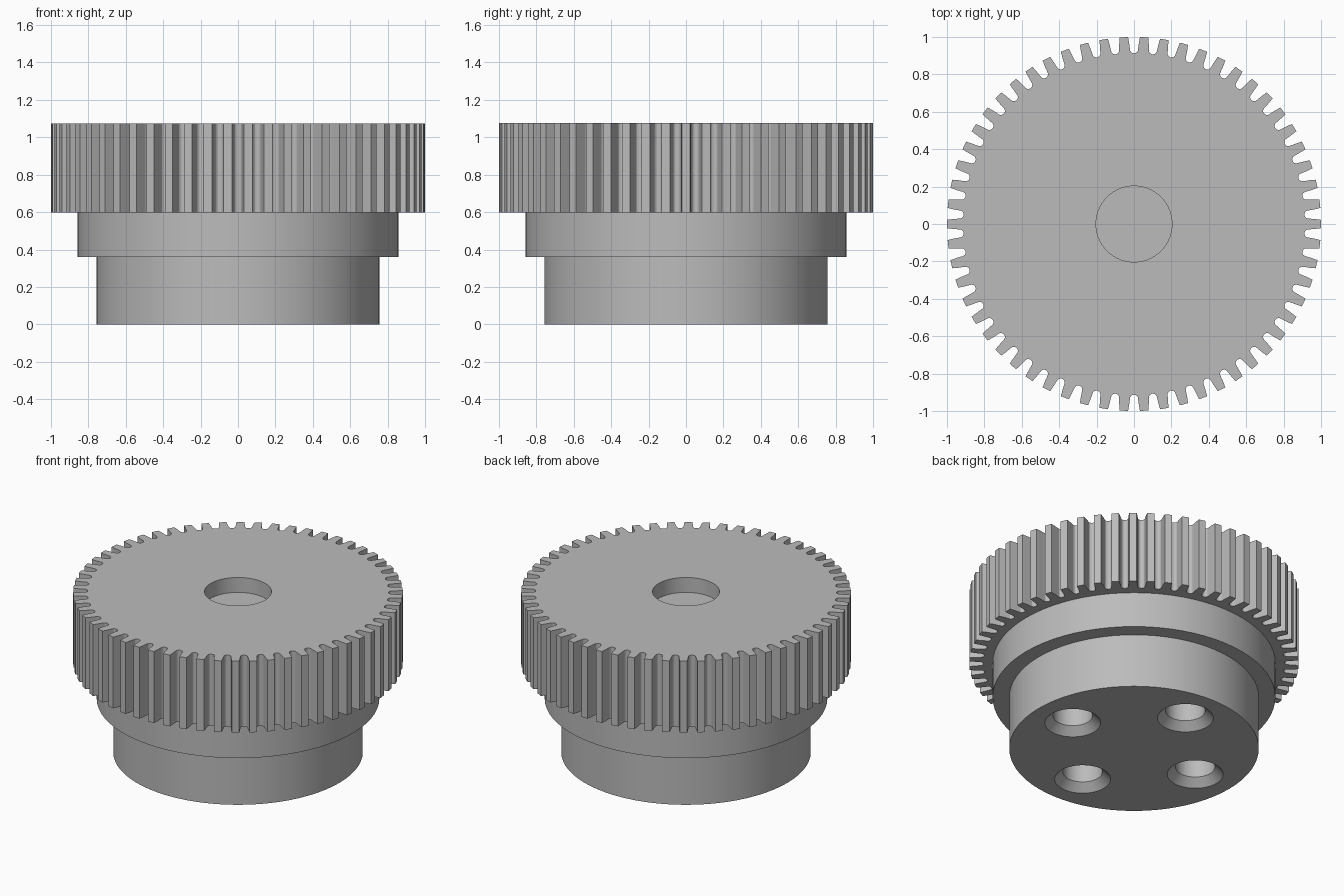
import bpy, bmesh, math
from math import sin, cos, pi

cube = bpy.data.objects.get("Cube")
if cube:
    bpy.data.objects.remove(cube, do_unlink=True)

# Plain grey metal
grey = bpy.data.materials.new("grey_metal")
grey.use_nodes = True
colour = (0.5, 0.5, 0.5, 1)
grey.diffuse_color = colour
grey.node_tree.nodes["Principled BSDF"].inputs["Base Color"].default_value = colour

TEETH = 58
SIDES = 72


def make_object(name, bm):
    bmesh.ops.recalc_face_normals(bm, faces=bm.faces)
    mesh = bpy.data.meshes.new(name)
    bm.to_mesh(mesh)
    bm.free()
    mesh.materials.append(grey)
    obj = bpy.data.objects.new(name, mesh)
    bpy.context.collection.objects.link(obj)
    return obj


def turned(name, profile, centre=(0, 0), sides=SIDES):
    """Capped solid of revolution from (radius, height) pairs."""
    bm = bmesh.new()
    rings = [[bm.verts.new((centre[0] + r * cos(2 * pi * i / sides),
                            centre[1] + r * sin(2 * pi * i / sides), z))
              for i in range(sides)] for r, z in profile]
    for low, high in zip(rings, rings[1:]):
        for i in range(sides):
            j = (i + 1) % sides
            bm.faces.new((low[i], low[j], high[j], high[i]))
    bm.faces.new(rings[0][::-1])
    bm.faces.new(rings[-1])
    return make_object(name, bm)


def extruded(name, outline, bottom, top):
    bm = bmesh.new()
    face = bm.faces.new([bm.verts.new((x, y, bottom)) for x, y in outline])
    result = bmesh.ops.extrude_face_region(bm, geom=[face])
    verts = [v for v in result["geom"] if isinstance(v, bmesh.types.BMVert)]
    bmesh.ops.translate(bm, verts=verts, vec=(0, 0, top - bottom))
    return make_object(name, bm)


def cut(target, cutter):
    cutter.hide_render = True
    mod = target.modifiers.new("cut", "BOOLEAN")
    mod.operation = "DIFFERENCE"
    mod.solver = "EXACT"
    mod.object = cutter
    bpy.context.view_layer.objects.active = target
    bpy.ops.object.modifier_apply(modifier=mod.name)
    bpy.data.objects.remove(cutter, do_unlink=True)


def finish(obj):
    bpy.ops.object.select_all(action="DESELECT")
    obj.select_set(True)
    bpy.context.view_layer.objects.active = obj
    bpy.ops.object.shade_smooth_by_angle(angle=math.radians(20))


# Half a tooth as (radius, half width), then a round-bottomed gap
pitch = 2 * pi / TEETH
flank = [(0.934, 0.029), (0.968, 0.0265), (1.0, 0.0225)]
gap_half = 0.934 * pitch / 2 - 0.029
floor = [(0.934 - gap_half * sin(a * pi / 8), gap_half * cos(a * pi / 8))
         for a in range(1, 8)]
outline = []
for t in range(TEETH):
    mid = t * pitch
    points = [(r, mid - w / r) for r, w in flank]
    points += [(r, mid + w / r) for r, w in reversed(flank)]
    points += [(r, mid + pitch / 2 - w / r) for r, w in floor]
    outline += [(r * cos(a), r * sin(a)) for r, a in points]

# Toothed wheel with a shallow round socket on top
wheel = extruded("toothed_wheel", outline, 0.597, 1.075)
cut(wheel, turned("socket_cutter", [(0.203, 0.975), (0.203, 1.2)]))

# Stepped body below the wheel
shoulder = turned("shoulder", [(0.858, 0.36), (0.858, 0.597)])
hub = turned("hub", [(0.757, 0), (0.757, 0.36)])

# Four countersunk bolt holes in the underside
for k in range(4):
    a = k * pi / 2
    place = (0.485 * cos(a), 0.485 * sin(a))
    cut(hub, turned("bolt_hole_cutter",
                    [(0.18, -0.01), (0.12, 0.05), (0.12, 0.32)], place, 40))

for part in (wheel, shoulder, hub):
    finish(part)
